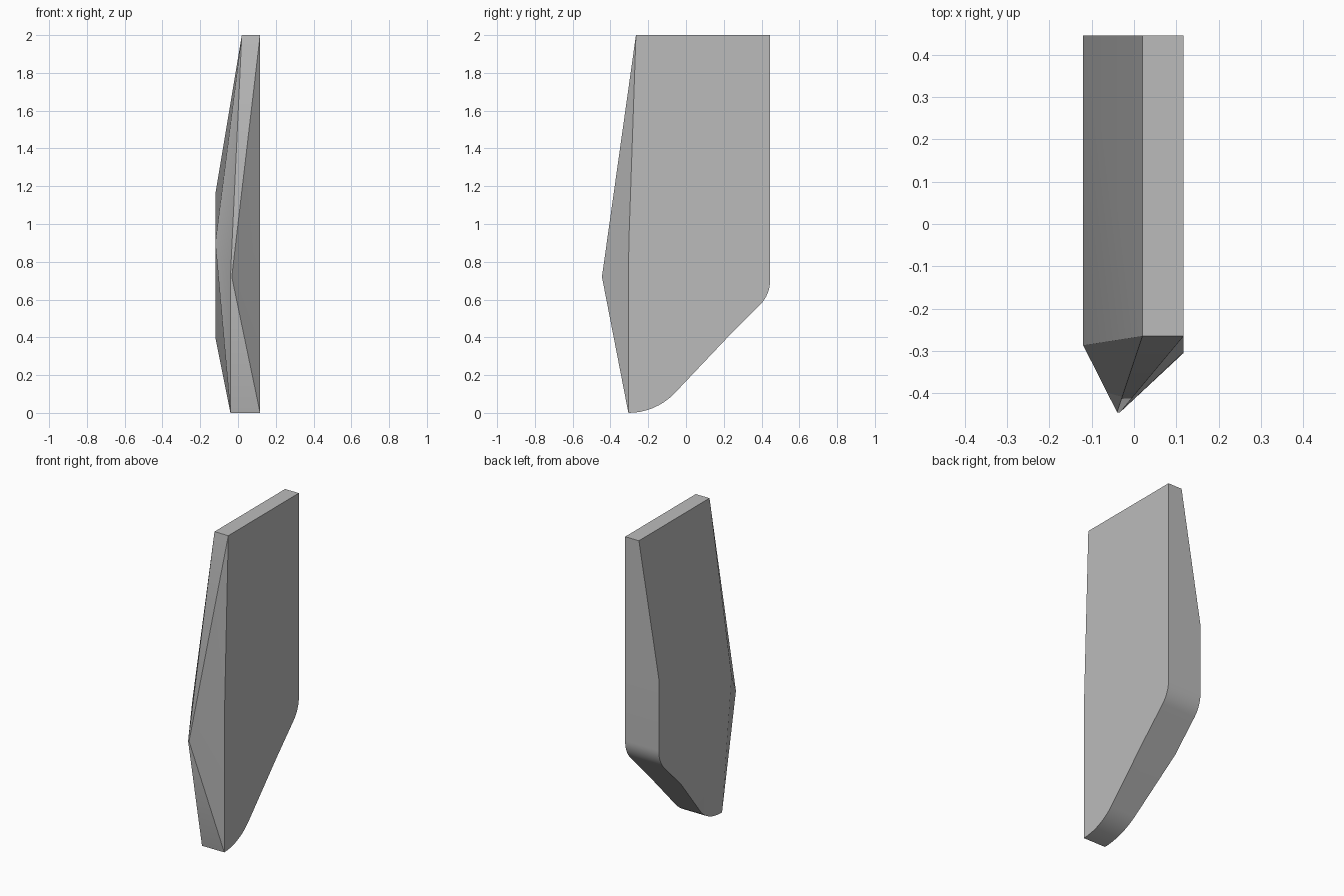
import bpy, bmesh
from math import cos, sin, radians

cube = bpy.data.objects.get("Cube")
if cube:
    bpy.data.objects.remove(cube, do_unlink=True)

RIGHT, LEFT = 0.117, -0.12


def arc(cy, cz, r, start, end, steps=8):
    """Points (y, z) along a circular arc, angles in degrees."""
    angles = [radians(start + (end - start) * i / steps) for i in range(steps + 1)]
    return [(cy + r * cos(a), cz + r * sin(a)) for a in angles]


def left_x(z):
    """Left side tapers above and below its flat middle band."""
    if z > 1.16:
        return LEFT + (z - 1.16) / 0.84 * 0.14
    if z < 0.4:
        return LEFT + (0.4 - z) / 0.4 * 0.08
    return LEFT


# Rear and underside profile, from the top corner down to the toe
upper = [(0.445, 2), (0.445, 1.16)] + arc(0.265, 0.70, 0.18, 0, -45) + [(0.22, 0.4)]
lower = arc(-0.305, 0.34, 0.34, -45, -90)
profile = upper + lower

bm = bmesh.new()
right = [bm.verts.new((RIGHT, y, z)) for y, z in profile]
left = [bm.verts.new((left_x(z), y, z)) for y, z in profile]

# Front edge points
top_r = bm.verts.new((RIGHT, -0.265, 2))
top_l = bm.verts.new((0.02, -0.265, 2))
mid_r = bm.verts.new((RIGHT, -0.303, 0.89))
mid_l = bm.verts.new((LEFT, -0.287, 0.9))
nose_r = bm.verts.new((-0.033, -0.445, 0.72))
nose_l = bm.verts.new((-0.04, -0.445, 0.72))

# Rear and underside band
for i in range(len(profile) - 1):
    bm.faces.new((right[i], right[i + 1], left[i + 1], left[i]))

# Top and flat right side
bm.faces.new((top_l, top_r, right[0], left[0]))
bm.faces.new([top_r, mid_r] + right[::-1])

# Left side: tapered top, then a fan around the front corner
bm.faces.new((top_l, left[0], left[1], mid_l))
for a, b in zip(left[1:], left[2:]):
    bm.faces.new((mid_l, a, b))

# Faceted nose
bm.faces.new((top_l, nose_l, nose_r, top_r))
bm.faces.new((nose_l, left[-1], right[-1], nose_r))
for a, b, c in ((top_r, nose_r, mid_r), (mid_r, nose_r, right[-1]),
                (top_l, mid_l, nose_l), (mid_l, left[-1], nose_l)):
    bm.faces.new((a, b, c))

bmesh.ops.recalc_face_normals(bm, faces=bm.faces)
mesh = bpy.data.meshes.new("faceted_blade")
bm.to_mesh(mesh)
bm.free()

# Single grey material
grey = bpy.data.materials.new("mid_grey")
grey.use_nodes = True
colour = (0.5, 0.5, 0.5, 1)
grey.diffuse_color = colour
grey.node_tree.nodes["Principled BSDF"].inputs["Base Color"].default_value = colour
mesh.materials.append(grey)

blade = bpy.data.objects.new("faceted_blade", mesh)
bpy.context.collection.objects.link(blade)
bpy.context.view_layer.objects.active = blade
blade.select_set(True)
bpy.ops.object.shade_smooth_by_angle(angle=radians(20))
